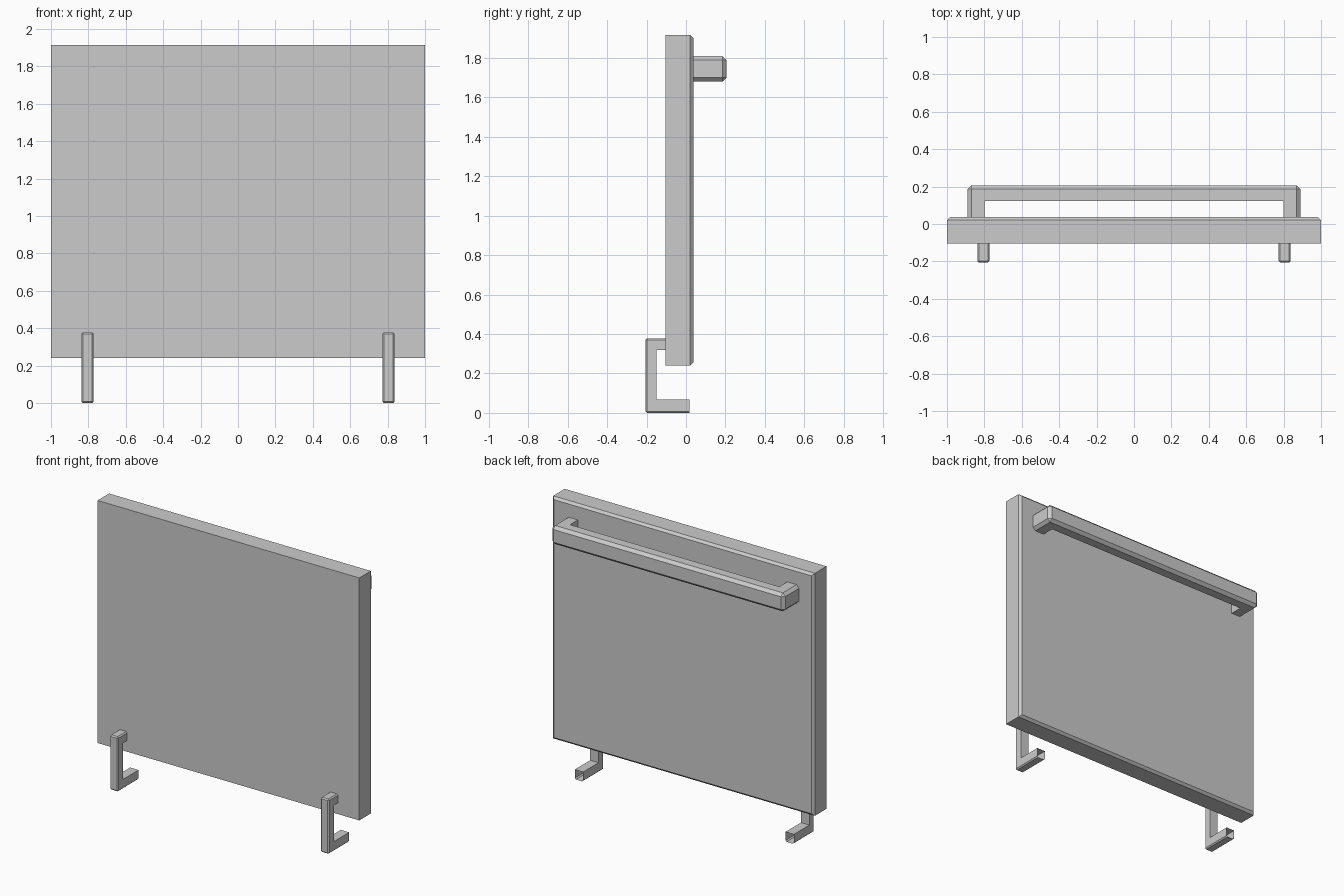
import bpy, bmesh

if "Cube" in bpy.data.objects:
    bpy.data.objects.remove(bpy.data.objects["Cube"])


def finish(bm, name):
    mesh = bpy.data.meshes.new(name)
    bm.to_mesh(mesh)
    bm.free()
    obj = bpy.data.objects.new(name, mesh)
    bpy.context.collection.objects.link(obj)
    return obj


def u_bar(name, near, far, bevel, open_ends):
    """U-shaped bar: eight profile points (outer four first) joined from near to far.
    Outer edges are chamfered and the leg ends (at the given y values) left open."""
    bm = bmesh.new()
    a = [bm.verts.new(p) for p in near]
    b = [bm.verts.new(p) for p in far]
    bm.faces.new(a)
    bm.faces.new(b[::-1])
    for i in range(8):
        j = (i + 1) % 8
        bm.faces.new((a[j], a[i], b[i], b[j]))
    bmesh.ops.recalc_face_normals(bm, faces=bm.faces)
    edges = [bm.edges.get((s[i], s[i + 1])) for s in (a, b) for i in range(3)]
    edges += [bm.edges.get((a[i], b[i])) for i in (1, 2)]
    bmesh.ops.bevel(bm, geom=edges, offset=bevel, segments=1,
                    profile=0.5, affect='EDGES')
    ends = [f for f in bm.faces
            if any(all(abs(v.co.y - y) < 1e-4 for v in f.verts) for y in open_ends)]
    bmesh.ops.delete(bm, geom=ends, context='FACES')
    return finish(bm, name)


# Door panel with chamfered back rim
FRONT, BACK = -0.105, 0.037
bm = bmesh.new()
bmesh.ops.create_cube(bm, size=1)
for v in bm.verts:
    v.co.x *= 2
    v.co.y = FRONT if v.co.y < 0 else BACK
    v.co.z = 0.24 if v.co.z < 0 else 1.915
rim = [e for e in bm.edges if all(v.co.y > 0 for v in e.verts)]
bmesh.ops.bevel(bm, geom=rim, offset=0.016, segments=1, profile=0.5, affect='EDGES')
finish(bm, "door_panel")

# Handle across the back
profile = [(-0.89, BACK), (-0.89, 0.206), (0.89, 0.206), (0.89, BACK),
           (0.80, BACK), (0.80, 0.123), (-0.80, 0.123), (-0.80, BACK)]
u_bar("handle",
      [(x, y, 1.68) for x, y in profile],
      [(x, y, 1.808) for x, y in profile], 0.02, [BACK])

# Hinge arms at the lower front
ARM_END = 0.018
profile = [(FRONT, 0.378), (-0.206, 0.378), (-0.206, 0.0), (ARM_END, 0.0),
           (ARM_END, 0.067), (-0.15, 0.067), (-0.15, 0.318), (FRONT, 0.318)]
for side, cx in (("left", -0.805), ("right", 0.805)):
    u_bar("hinge_arm_" + side,
          [(cx - 0.032, y, z) for y, z in profile],
          [(cx + 0.032, y, z) for y, z in profile], 0.008, [FRONT, ARM_END])
